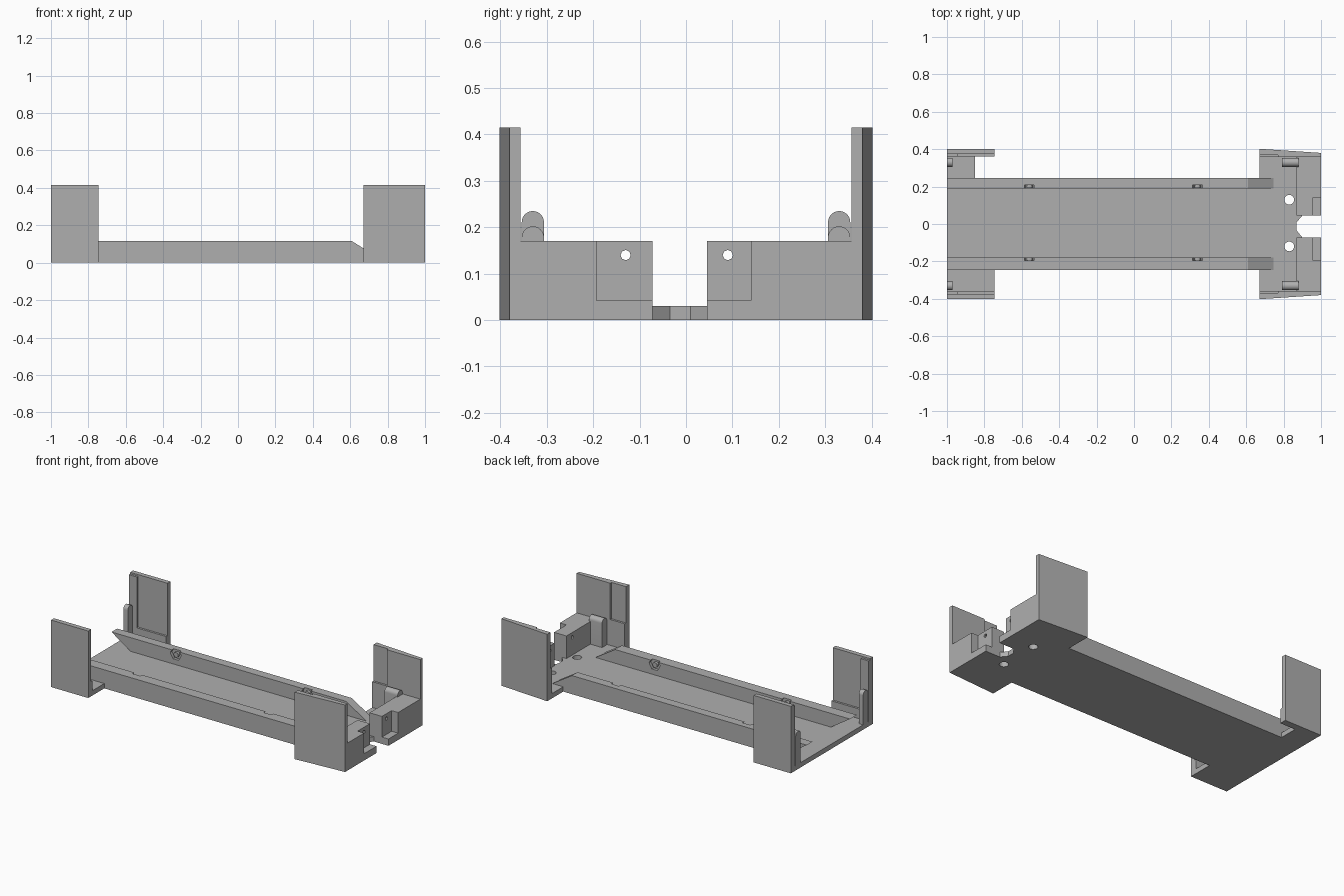
import bpy, bmesh, math
from mathutils import Matrix

cube = bpy.data.objects.get("Cube")
if cube:
    bpy.data.objects.remove(cube, do_unlink=True)

grey = bpy.data.materials.new("plain grey")
grey.use_nodes = True
grey.diffuse_color = (0.43, 0.43, 0.43, 1)
grey.node_tree.nodes["Principled BSDF"].inputs["Base Color"].default_value = (0.43, 0.43, 0.43, 1)


def prism(name, outline, depth, place):
    """Extrude a flat outline; place(u, v, w) maps it into the model."""
    bm = bmesh.new()
    low, high = [[bm.verts.new(place(u, v, w)) for u, v in outline] for w in depth]
    bm.faces.new(low)
    bm.faces.new(high)
    for i in range(len(low)):
        j = (i + 1) % len(low)
        bm.faces.new((low[i], low[j], high[j], high[i]))
    bmesh.ops.recalc_face_normals(bm, faces=bm.faces)
    mesh = bpy.data.meshes.new(name)
    bm.to_mesh(mesh)
    bm.free()
    ob = bpy.data.objects.new(name, mesh)
    bpy.context.collection.objects.link(ob)
    mesh.materials.append(grey)
    return ob


def plan(u, v, w):
    return (u, v, w)


def side(u, v, w):
    return (u, w, v)


def end(u, v, w):
    return (w, u, v)


def box(name, x, y, z):
    return prism(name, [(x[0], y[0]), (x[1], y[0]), (x[1], y[1]), (x[0], y[1])], z, plan)


def ring(cu, cv, r, n):
    return [(cu + r * math.cos(2 * math.pi * i / n), cv + r * math.sin(2 * math.pi * i / n))
            for i in range(n)]


def cut(ob, cutter):
    mod = ob.modifiers.new("cut", "BOOLEAN")
    mod.operation = "DIFFERENCE"
    mod.solver = "EXACT"
    mod.object = cutter
    cutter.hide_render = True
    bpy.context.view_layer.objects.active = ob
    bpy.ops.object.modifier_apply(modifier=mod.name)
    bpy.data.objects.remove(cutter, do_unlink=True)


# Floor plate with wide end, cable notch and corner pads
floor = prism("floor_plate", [
    (-1, -0.38), (-0.745, -0.38), (-0.745, -0.245), (0.67, -0.245), (0.67, -0.38), (1, -0.36),
    (1, -0.072), (0.9, -0.072), (0.87, -0.035), (0.87, 0.01), (0.9, 0.045), (1, 0.045),
    (1, 0.36), (0.67, 0.38), (0.67, 0.245), (-0.85, 0.245), (-0.85, 0.38), (-1, 0.38)],
    (0, 0.03), plan)
for y in (-0.12, 0.13):
    cut(floor, prism("hole_cutter", ring(0.83, y, 0.026, 24), (-0.1, 0.1), plan))

# Long rails with slanted ends and hexagonal pockets
rail_shape = [(-1, 0.115), (-0.87, 0.03), (-0.87, 0), (0.745, 0), (0.745, 0.03), (0.61, 0.115)]
for name, s, inner in (("front", -1, 0.178), ("back", 1, 0.19)):
    rail = prism(name + "_rail", rail_shape, (s * inner, s * 0.245), side)
    for x in (-0.56, 0.34):
        cut(rail, prism("pocket_cutter", ring(x, 0.095, 0.038, 6),
                        (s * (inner - 0.02), s * (inner + 0.018)), side))
        prism(name + "_rail_stud", ring(x, 0.09, 0.016, 12),
              (s * (inner + 0.002), s * (inner + 0.03)), side)


def clip(name, x, s, top):
    """Upright tab with a rounded top."""
    r, c = 0.024, s * 0.33
    arc = [(c + r * math.cos(math.pi * i / 12), top - r + r * math.sin(math.pi * i / 12))
           for i in range(13)]
    ob = prism(name, [(c + r, 0.01)] + arc + [(c - r, 0.01)], x, end)
    bpy.ops.object.select_all(action="DESELECT")
    ob.select_set(True)
    bpy.context.view_layer.objects.active = ob
    bpy.ops.object.shade_smooth_by_angle(angle=math.radians(35))


for name, s in (("front", -1), ("back", 1)):
    # Guard panels at the plain end, with thicker edge strip and foot
    y_out = s * 0.402
    box(name + "_right_panel", (-1, -0.745), (s * 0.373, y_out), (0, 0.415))
    box(name + "_right_panel_strip", (-1, -0.945), (s * 0.36, s * 0.375), (0, 0.405))
    box(name + "_right_panel_foot", (-1, -0.745), (s * 0.36, s * 0.375), (0, 0.09))
    clip(name + "_right_clip", (-1, -0.97), s, 0.235)

    # Tapered guard panels at the block end
    prism(name + "_left_panel", [(0.67, s * 0.402), (1, s * 0.38), (1, s * 0.357),
                                 (0.77, s * 0.357), (0.77, s * 0.37), (0.67, s * 0.37)],
          (0, 0.415), plan)
    box(name + "_left_panel_foot", (0.67, 0.8), (s * 0.357, s * 0.375), (0, 0.19))
    clip(name + "_left_clip", (0.79, 0.88), s, 0.202)

# End blocks with a stepped corner and screw hole
for name, near, far, step, hole in (("front", -0.072, -0.365, -0.193, -0.13),
                                    ("back", 0.045, 0.365, 0.14, 0.09)):
    block = box(name + "_end_block", (0.87, 1), sorted((near, far)), (0, 0.17))
    over = near - math.copysign(0.03, near)
    cut(block, box("step_cutter", (0.955, 1.1), sorted((over, step)), (0.042, 0.3)))
    cut(block, prism("screw_cutter", ring(hole, 0.14, 0.011, 8), (0.8, 1.1), end))
